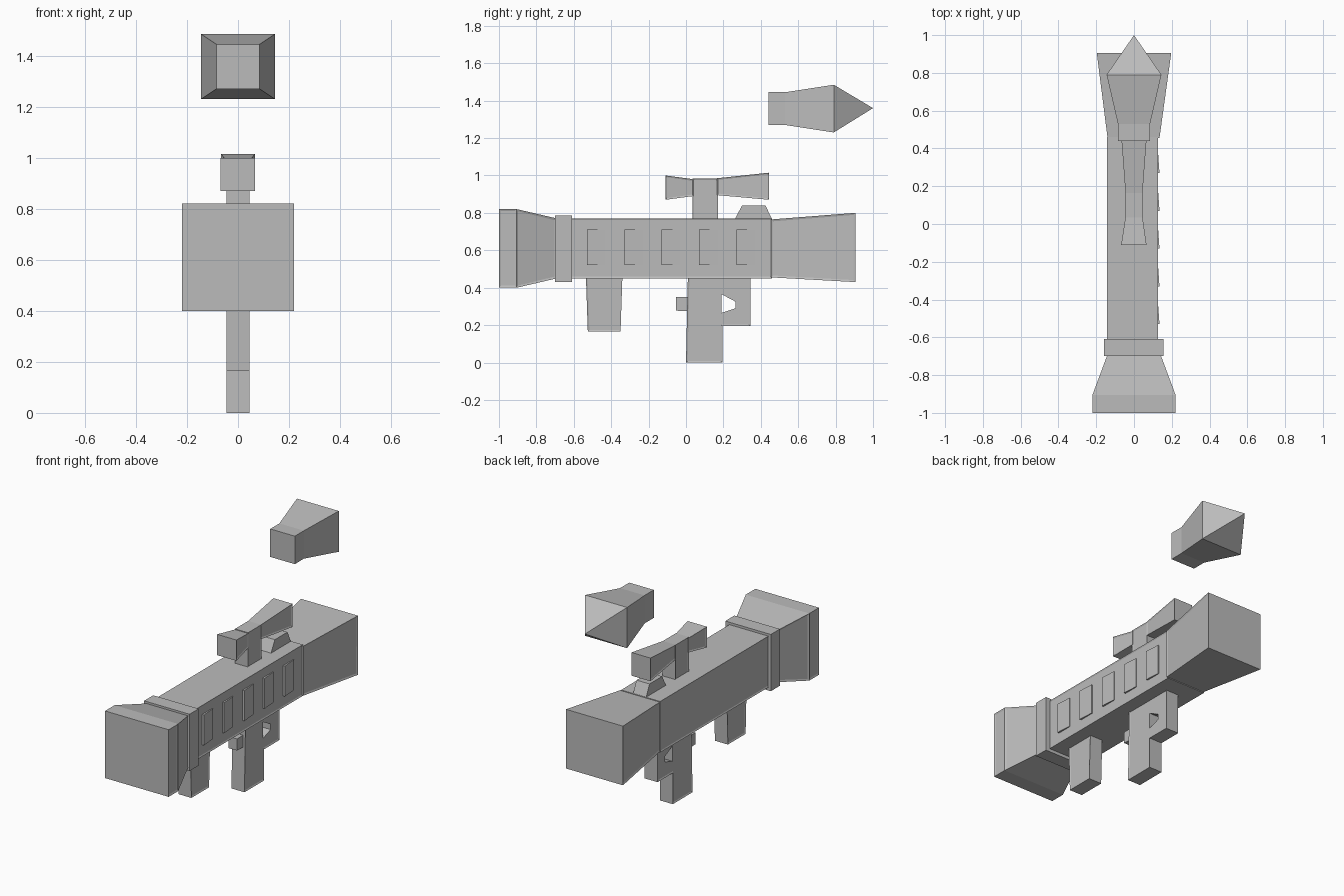
import bpy
import bmesh

cube = bpy.data.objects.get("Cube")
if cube:
    bpy.data.objects.remove(cube, do_unlink=True)

GREY = (0.5, 0.5, 0.5, 1)
grey = bpy.data.materials.new("plain grey")
grey.use_nodes = True
grey.diffuse_color = GREY
grey.node_tree.nodes["Principled BSDF"].inputs["Base Color"].default_value = GREY


def finish(name, bm, frame=0):
    """Turn a bmesh into an object, optionally with framed, sunken side panels."""
    bmesh.ops.recalc_face_normals(bm, faces=bm.faces)
    if frame:
        sides = [f for f in bm.faces if abs(f.normal.x) > 0.85]
        bmesh.ops.inset_individual(bm, faces=sides, thickness=frame, depth=-0.004)
    mesh = bpy.data.meshes.new(name)
    bm.to_mesh(mesh)
    bm.free()
    mesh.materials.append(grey)
    obj = bpy.data.objects.new(name, mesh)
    bpy.context.collection.objects.link(obj)
    return obj


def loft(name, sections, frame=0, tip=None):
    """Rectangular tube along y; each section is (y, x0, x1, z0, z1)."""
    bm = bmesh.new()
    rings = [[bm.verts.new(p) for p in
              ((x0, y, z0), (x1, y, z0), (x1, y, z1), (x0, y, z1))]
             for y, x0, x1, z0, z1 in sections]
    for a, b in zip(rings, rings[1:]):
        for i in range(4):
            j = (i + 1) % 4
            bm.faces.new((a[i], a[j], b[j], b[i]))
    bm.faces.new(rings[0])
    if tip:
        point = bm.verts.new(tip)
        for i in range(4):
            bm.faces.new((rings[-1][i], rings[-1][(i + 1) % 4], point))
    else:
        bm.faces.new(rings[-1])
    return finish(name, bm, frame)


def slab(name, outline, half, frame=0):
    """Side outline of (y, z) points, extruded across x."""
    bm = bmesh.new()
    face = bm.faces.new([bm.verts.new((-half, y, z)) for y, z in outline])
    moved = bmesh.ops.extrude_face_region(bm, geom=[face])["geom"]
    bmesh.ops.translate(bm, vec=(half * 2, 0, 0),
                        verts=[v for v in moved if isinstance(v, bmesh.types.BMVert)])
    return finish(name, bm, frame)


# Tube: main body, collar, flared muzzle and flared exhaust
loft("tube_body", [(-0.62, -0.143, 0.127, 0.45, 0.77), (0.46, -0.143, 0.127, 0.45, 0.77)], 0.012)
loft("front_collar", [(-0.70, -0.16, 0.155, 0.43, 0.785), (-0.61, -0.16, 0.155, 0.43, 0.785)])
loft("muzzle", [(-1.0, -0.22, 0.22, 0.40, 0.82), (-0.905, -0.22, 0.22, 0.40, 0.82),
                (-0.69, -0.14, 0.14, 0.45, 0.77)], 0.015)
loft("exhaust", [(0.455, -0.14, 0.135, 0.455, 0.765), (0.905, -0.197, 0.197, 0.43, 0.80)], 0.015)

# Louvres on the left flank, each a shallow wedge
for i in range(5):
    y = -0.53 + i * 0.2
    loft(f"louvre_{i + 1}", [(y, 0.11, 0.135, 0.52, 0.71), (y + 0.1, 0.11, 0.128, 0.52, 0.71)])

# Grips
slab("front_grip", [(-0.535, 0.46), (-0.525, 0.165), (-0.35, 0.165), (-0.34, 0.46)], 0.045, 0.012)
grip = slab("trigger_grip", [(0.01, 0.46), (0, 0), (0.195, 0), (0.195, 0.195),
                             (0.345, 0.195), (0.345, 0.46)], 0.045, 0.012)
cutter = slab("finger_hole_cutter", [(0.19, 0.365), (0.265, 0.325), (0.265, 0.29), (0.19, 0.265)], 0.2)
cutter.hide_render = True
cut = grip.modifiers.new("finger_hole", "BOOLEAN")
cut.object = cutter
cut.operation = "DIFFERENCE"
cut.solver = "EXACT"
bpy.context.view_layer.objects.active = grip
bpy.ops.object.modifier_apply(modifier=cut.name)
bpy.data.objects.remove(cutter, do_unlink=True)
slab("trigger", [(-0.053, 0.35), (-0.053, 0.277), (0.02, 0.275), (0.02, 0.35)], 0.03)

# Scope on its mount, with the small sight block behind it
loft("scope_front", [(-0.11, -0.068, 0.066, 0.87, 1.0), (0.04, -0.045, 0.045, 0.89, 0.98)], 0.012)
slab("scope_mount", [(0.035, 0.76), (0.17, 0.76), (0.17, 0.985), (0.035, 0.985)], 0.045, 0.012)
loft("scope_rear", [(0.165, -0.045, 0.045, 0.895, 0.985), (0.445, -0.066, 0.066, 0.87, 1.015)], 0.012)
slab("sight_block", [(0.26, 0.765), (0.46, 0.765), (0.425, 0.84), (0.3, 0.84)], 0.045)

# Floating rocket with a pyramid nose
loft("rocket", [(0.44, -0.085, 0.085, 1.27, 1.445), (0.53, -0.085, 0.085, 1.27, 1.445),
                (0.79, -0.145, 0.145, 1.23, 1.485)], tip=(0, 1.0, 1.36))
